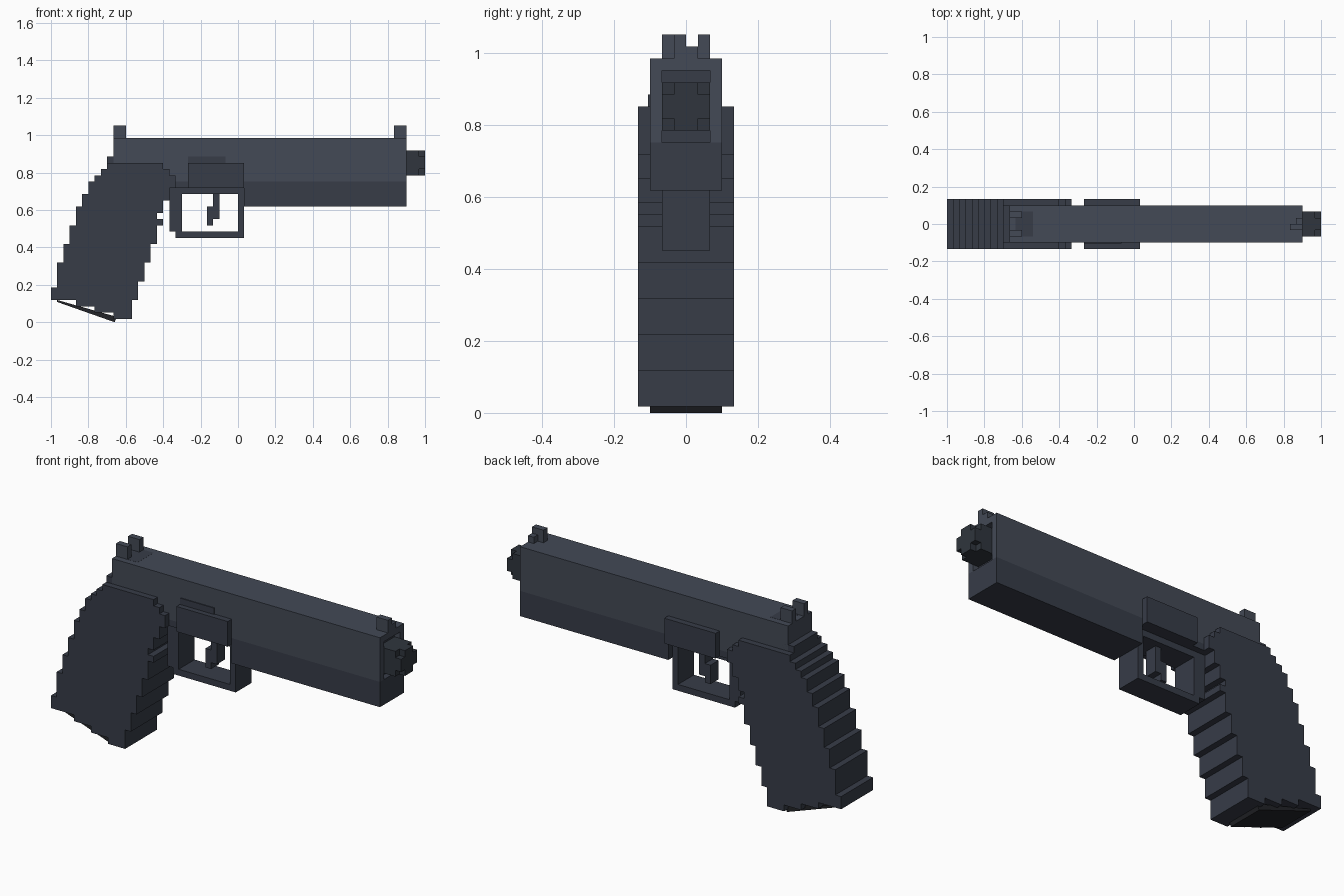
import bpy, bmesh

if "Cube" in bpy.data.objects:
    bpy.data.objects.remove(bpy.data.objects["Cube"])

U, Z0 = 1 / 30, 0.018   # block grid: x and y in units of 1/30, z row 0 at 0.018


def material(name, rgb):
    m = bpy.data.materials.new(name)
    m.diffuse_color = (*rgb, 1)
    m.use_nodes = True
    m.node_tree.nodes["Principled BSDF"].inputs["Base Color"].default_value = m.diffuse_color
    return m


SLIDE = material("slide_grey", (0.056, 0.067, 0.092))
FRAME = material("frame_grey", (0.038, 0.045, 0.064))
DARK = material("dark_steel", (0.029, 0.036, 0.047))
BASE = material("base_black", (0.016, 0.017, 0.021))


def extrude(name, outline, y0, y1, mat, axis="y"):
    """Extrude an outline in grid units: (x, z) along y, or (y, z) along x."""
    bm = bmesh.new()

    def point(a, z, d):
        return (a * U, d * U, Z0 + z * U) if axis == "y" else (d * U, a * U, Z0 + z * U)
    face = bm.faces.new([bm.verts.new(point(a, z, y0)) for a, z in outline])
    new = bmesh.ops.extrude_face_region(bm, geom=[face])["geom"]
    for v in new:
        if isinstance(v, bmesh.types.BMVert):
            if axis == "y":
                v.co.y = y1 * U
            else:
                v.co.x = y1 * U
    bmesh.ops.recalc_face_normals(bm, faces=bm.faces)
    me = bpy.data.meshes.new(name)
    bm.to_mesh(me)
    bm.free()
    me.materials.append(mat)
    ob = bpy.data.objects.new(name, me)
    bpy.context.collection.objects.link(ob)
    return ob


def box(name, x0, x1, y0, y1, z0, z1, mat):
    return extrude(name, [(x0, z0), (x1, z0), (x1, z1), (x0, z1)], y0, y1, mat)


def cut(ob, cutter):
    cutter.hide_render = True
    cutter.hide_viewport = True
    mod = ob.modifiers.new("cut", "BOOLEAN")
    mod.operation, mod.object, mod.solver = "DIFFERENCE", cutter, "EXACT"


# Slide with a shallow muzzle recess
slide = box("slide", -20, 27, -3, 3, 22, 29, SLIDE)
cut(slide, box("muzzle_cutter", 26, 28, -2, 2, 21, 28, DARK))
box("muzzle_plate", 25.9, 26.05, -2, 2, 22, 28, FRAME)
box("ejection_patch", -19, -16.2, -2, 2, 28.9, 29.02, FRAME)

# Lower frame: forward dust cover and strip above the trigger guard
extrude("lower_frame", [(-13, 21), (1, 21), (1, 18), (27, 18), (27, 22), (-13, 22)],
        -3, 3, FRAME)

# Barrel: square body with a plus-shaped tip
box("barrel", 26, 29, -2, 2, 23, 27, DARK)
extrude("barrel_tip", [(-1, 23), (1, 23), (1, 24), (2, 24), (2, 26), (1, 26),
                       (1, 27), (-1, 27), (-1, 26), (-2, 26), (-2, 24), (-1, 24)],
        29, 30, DARK, axis="x")

# Sights
for side, y in (("near", -2), ("far", 1)):
    box("rear_sight_" + side, -20, -18, y, y + 1, 29, 31, SLIDE)
box("front_sight", 25, 27, -1, 0, 29, 31, SLIDE)
box("front_sight_step", 26, 27, 0, 1, 29, 30, SLIDE)

# Grip: stair-stepped edges, given as (x, upper row) from bottom to top
back = [(-30, 5), (-29, 9), (-28, 12), (-27, 15), (-26, 18), (-25, 20), (-24, 22),
        (-23, 23), (-22, 24), (-21, 25)]
front = [(-17, 3), (-16, 6), (-15, 9), (-14, 12), (-13, 15), (-12, 16), (-13, 17),
         (-12, 19), (-11, 21), (-10, 23), (-11, 24), (-12, 25)]


def stairs(steps, z):
    pts = []
    for x, top in steps:
        pts += [(x, z), (x, top)]
        z = top
    return pts


bottom = [(-26, 3), (-26, 2), (-23, 2), (-23, 1), (-20, 1), (-20, 0)]
extrude("grip", bottom + stairs(front, 0) + stairs(back, 3)[::-1], -4, 4, FRAME)
box("grip_tang", -21, -19, -3, 3, 24, 26, FRAME)

# Slanted magazine base
extrude("magazine_base", [(-29, 3.02), (-29, 2.7), (-19.8, -0.54), (-19.4, 0.3)],
        -3, 3, BASE)

# Side controls
box("side_block", -8, 1, -4, 4, 21, 25, FRAME)
box("side_catch", -8, -2, -3.15, -2.5, 25, 26, FRAME)

# Trigger guard loop
guard = extrude("trigger_guard", [(-11, 14), (-10, 14), (-10, 13), (1, 13), (1, 21), (-11, 21)],
                -2, 2, FRAME)
cut(guard, box("guard_cutter", -9, 0, -5, 5, 14, 20, FRAME))

# Trigger
extrude("trigger", [(-4, 20.2), (-4, 18), (-5, 18), (-5, 15), (-4, 15), (-4, 16),
                    (-3, 16), (-3, 20.2)], -1, 1, FRAME)
